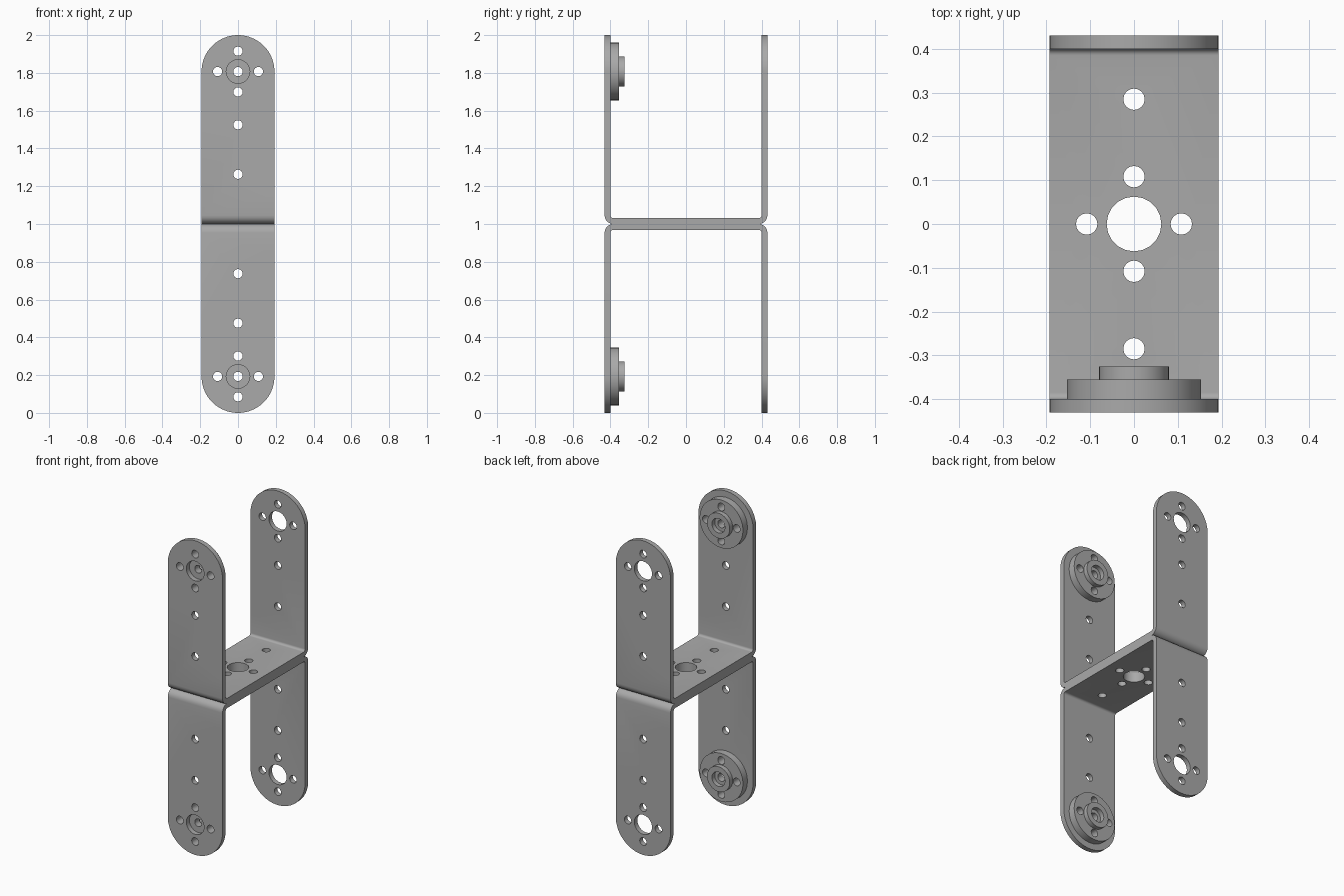
import bpy, bmesh, math
from mathutils import Matrix, Vector

if "Cube" in bpy.data.objects:
    bpy.data.objects.remove(bpy.data.objects["Cube"])

HALF_W, HALF_D, THICK, BEND = 0.193, 0.431, 0.031, 0.046
PIVOT, RING, HOLE, BORE = 0.807, 0.108, 0.0245, 0.0625
CROSS = [(RING, 0), (-RING, 0), (0, RING), (0, -RING)]

metal = bpy.data.materials.new("grey metal")
metal.use_nodes = True
GREY = (0.4, 0.4, 0.4, 1)
metal.diffuse_color = GREY
metal.node_tree.nodes["Principled BSDF"].inputs["Base Color"].default_value = GREY


def make_object(name, bm):
    bmesh.ops.recalc_face_normals(bm, faces=bm.faces)
    mesh = bpy.data.meshes.new(name)
    bm.to_mesh(mesh)
    bm.free()
    mesh.materials.append(metal)
    obj = bpy.data.objects.new(name, mesh)
    bpy.context.collection.objects.link(obj)
    return obj


def extrude(bm, points, direction):
    face = bm.faces.new([bm.verts.new(p) for p in points])
    new = bmesh.ops.extrude_face_region(bm, geom=[face])["geom"]
    bmesh.ops.translate(bm, vec=direction,
                        verts=[v for v in new if isinstance(v, bmesh.types.BMVert)])


def cylinder(bm, centre, radius, depth, axis, sides):
    turn = Matrix.Rotation(math.pi / 2, 4, "X") if axis == "Y" else Matrix()
    bmesh.ops.create_cone(bm, cap_ends=True, segments=sides, radius1=radius, radius2=radius,
                          depth=depth, matrix=Matrix.Translation(centre) @ turn)


def arc(cx, cy, radius, start, end, steps):
    for i in range(steps + 1):
        a = math.radians(start + (end - start) * i / steps)
        yield cx + radius * math.cos(a), cy + radius * math.sin(a)


def cut(obj, cutter_bm, operation):
    cutter = make_object("cutter", cutter_bm)
    cutter.hide_render = True
    mod = obj.modifiers.new("cut", "BOOLEAN")
    mod.operation, mod.object, mod.solver = operation, cutter, "EXACT"
    bpy.context.view_layer.objects.active = obj
    bpy.ops.object.modifier_apply(modifier=mod.name)
    bpy.data.objects.remove(cutter)


def finish(obj):
    bpy.ops.object.select_all(action="DESELECT")
    obj.select_set(True)
    bpy.context.view_layer.objects.active = obj
    bpy.ops.object.shade_smooth_by_angle(angle=math.radians(30))


def bracket(name, side):
    # Bent strip: outer line of the U, then the inner line back
    c = HALF_D - BEND
    outer = [(-HALF_D, 1.05), *arc(-c, BEND, BEND, 180, 270, 6),
             *arc(c, BEND, BEND, 270, 360, 6), (HALF_D, 1.05)]
    r = BEND - THICK
    inner = [(HALF_D - THICK, 1.05), *arc(c, BEND, r, 360, 270, 6),
             *arc(-c, BEND, r, 270, 180, 6), (THICK - HALF_D, 1.05)]
    bm = bmesh.new()
    extrude(bm, [(-HALF_W, y, 1 + side * z) for y, z in outer + inner], Vector((2 * HALF_W, 0, 0)))
    obj = make_object(name, bm)

    # Round the ends of both arms
    bm = bmesh.new()
    outline = [(HALF_W + 0.0, -0.1), *arc(0, PIVOT, HALF_W, 0, 180, 32), (-HALF_W, -0.1)]
    extrude(bm, [(x, -1, 1 + side * z) for x, z in outline], Vector((0, 2, 0)))
    cut(obj, bm, "INTERSECT")

    # Holes through both arms, then through the web
    bm = bmesh.new()
    for x, z in [(x, PIVOT + z) for x, z in CROSS] + [(0, 0.525), (0, 0.263)]:
        cylinder(bm, (x, 0, 1 + side * z), HOLE, 2, "Y", 16)
    cylinder(bm, (0, 0, 1 + side * PIVOT), BORE, 2, "Y", 24)
    cut(obj, bm, "DIFFERENCE")
    bm = bmesh.new()
    for x, y in CROSS + [(0, 0.285), (0, -0.285)]:
        cylinder(bm, (x, y, 1), HOLE, 0.2, "Z", 16)
    cylinder(bm, (0, 0, 1), BORE, 0.2, "Z", 20)
    cut(obj, bm, "DIFFERENCE")
    finish(obj)


def horn(name, side):
    # Stepped disc turned around the pivot, with a recessed centre screw hole
    z0, y0 = 1 + side * PIVOT, THICK - HALF_D
    profile = [(HOLE, 0), (0.153, 0), (0.153, 0.045), (0.08, 0.045),
               (0.08, 0.074), (0.046, 0.074), (0.046, 0.045), (HOLE, 0.045)]
    bm = bmesh.new()
    verts = [bm.verts.new((r, y0 + d, z0)) for r, d in profile]
    edges = [bm.edges.new((a, b)) for a, b in zip(verts, verts[1:] + verts[:1])]
    bmesh.ops.spin(bm, geom=verts + edges, cent=(0, 0, z0), axis=(0, 1, 0),
                   angle=math.tau, steps=32, use_merge=True)
    bmesh.ops.remove_doubles(bm, verts=bm.verts, dist=0.0001)
    obj = make_object(name, bm)
    # Four mounting holes
    bm = bmesh.new()
    for x, z in CROSS:
        cylinder(bm, (x, y0, z0 + z), HOLE, 0.3, "Y", 16)
    cut(obj, bm, "DIFFERENCE")
    finish(obj)


for label, side in (("upper", 1), ("lower", -1)):
    bracket(label + "_bracket", side)
    horn(label + "_horn_disc", side)
